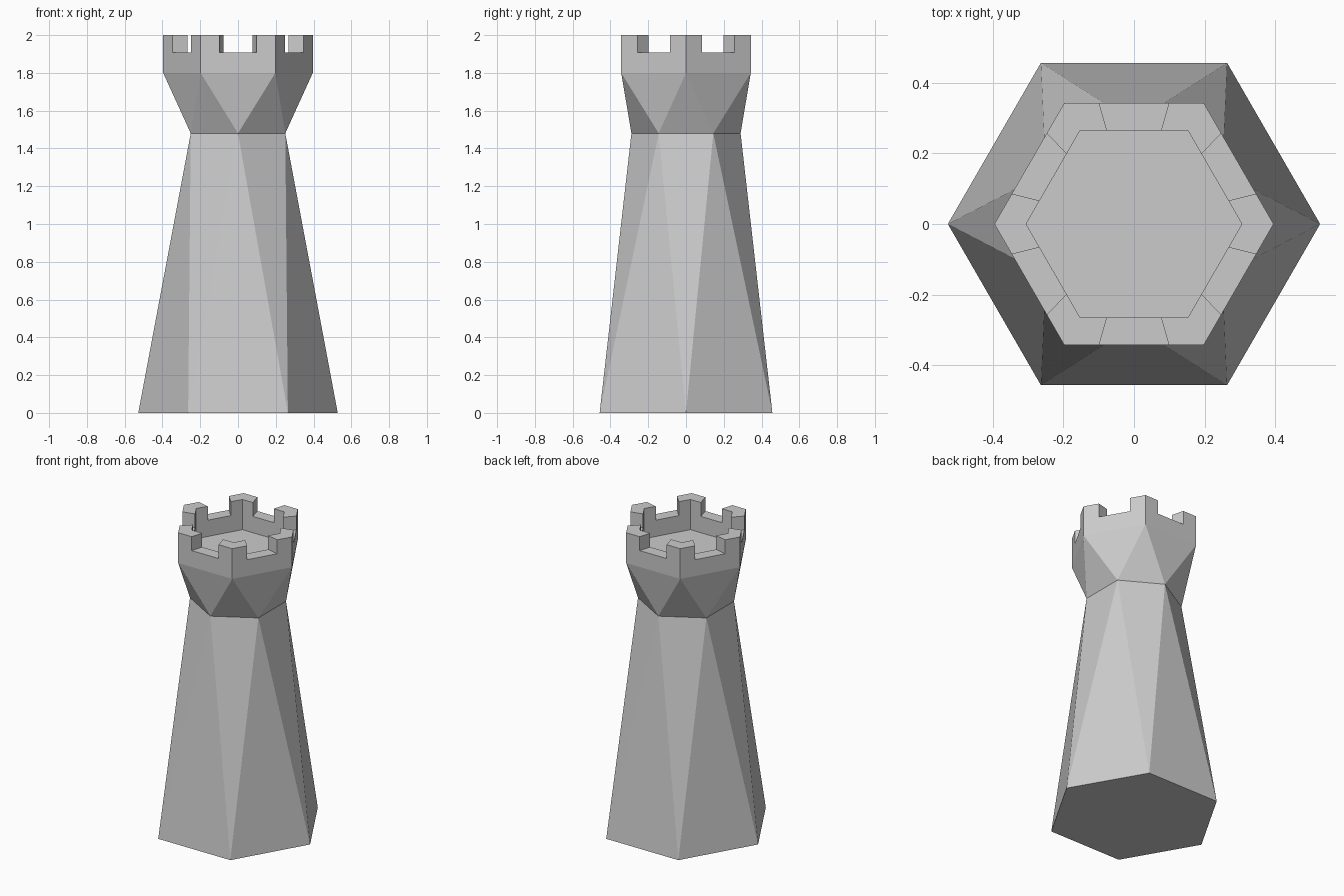
import bpy
import bmesh
from math import cos, sin, radians
from mathutils import Vector

if "Cube" in bpy.data.objects:
    bpy.data.objects.remove(bpy.data.objects["Cube"])


def hexagon(radius, z, turn=0):
    return [Vector((radius * cos(radians(60 * i + turn)),
                    radius * sin(radians(60 * i + turn)), z)) for i in range(6)]


def finish(bm, name):
    bmesh.ops.remove_doubles(bm, verts=bm.verts, dist=1e-5)
    bmesh.ops.recalc_face_normals(bm, faces=bm.faces)
    mesh = bpy.data.meshes.new(name)
    bm.to_mesh(mesh)
    bm.free()
    obj = bpy.data.objects.new(name, mesh)
    bpy.context.collection.objects.link(obj)
    return obj


# Tower body: hexagons twisted by 30 degrees at the neck, joined by triangles
bm = bmesh.new()
base, neck, top = [[bm.verts.new(p) for p in ring] for ring in (
    hexagon(0.528, 0), hexagon(0.289, 1.48, 30), hexagon(0.396, 1.8))]
for outer in (base, top):
    for i in range(6):
        j = (i + 1) % 6
        bm.faces.new((outer[i], outer[j], neck[i]))
        bm.faces.new((neck[i], outer[j], neck[j]))
    bm.faces.new(outer)
finish(bm, "tower_body")

# Battlement: hexagonal wall with a gap in the middle half of every side
FLOOR, GAP, TOP = 1.8, 1.908, 2.0
outer, inner = hexagon(0.396, 0), hexagon(0.306, 0)
bm = bmesh.new()


def quad(*points):
    bm.faces.new([bm.verts.new((p.x, p.y, z)) for p, z in points])


for i in range(6):
    j = (i + 1) % 6
    cuts = [(outer[i].lerp(outer[j], t), inner[i].lerp(inner[j], t))
            for t in (0, 0.25, 0.75, 1)]
    for k, height in enumerate((TOP, GAP, TOP)):
        (a, b), (c, d) = cuts[k], cuts[k + 1]
        # full-width lower wall, then the raised ends
        levels = [FLOOR, GAP] if height == GAP else [FLOOR, GAP, TOP]
        for low, high in zip(levels, levels[1:]):
            quad((a, low), (c, low), (c, high), (a, high))
            quad((d, low), (b, low), (b, high), (d, high))
        quad((a, height), (c, height), (d, height), (b, height))
    for a, b in cuts[1:3]:
        quad((a, GAP), (b, GAP), (b, TOP), (a, TOP))
finish(bm, "battlement")
